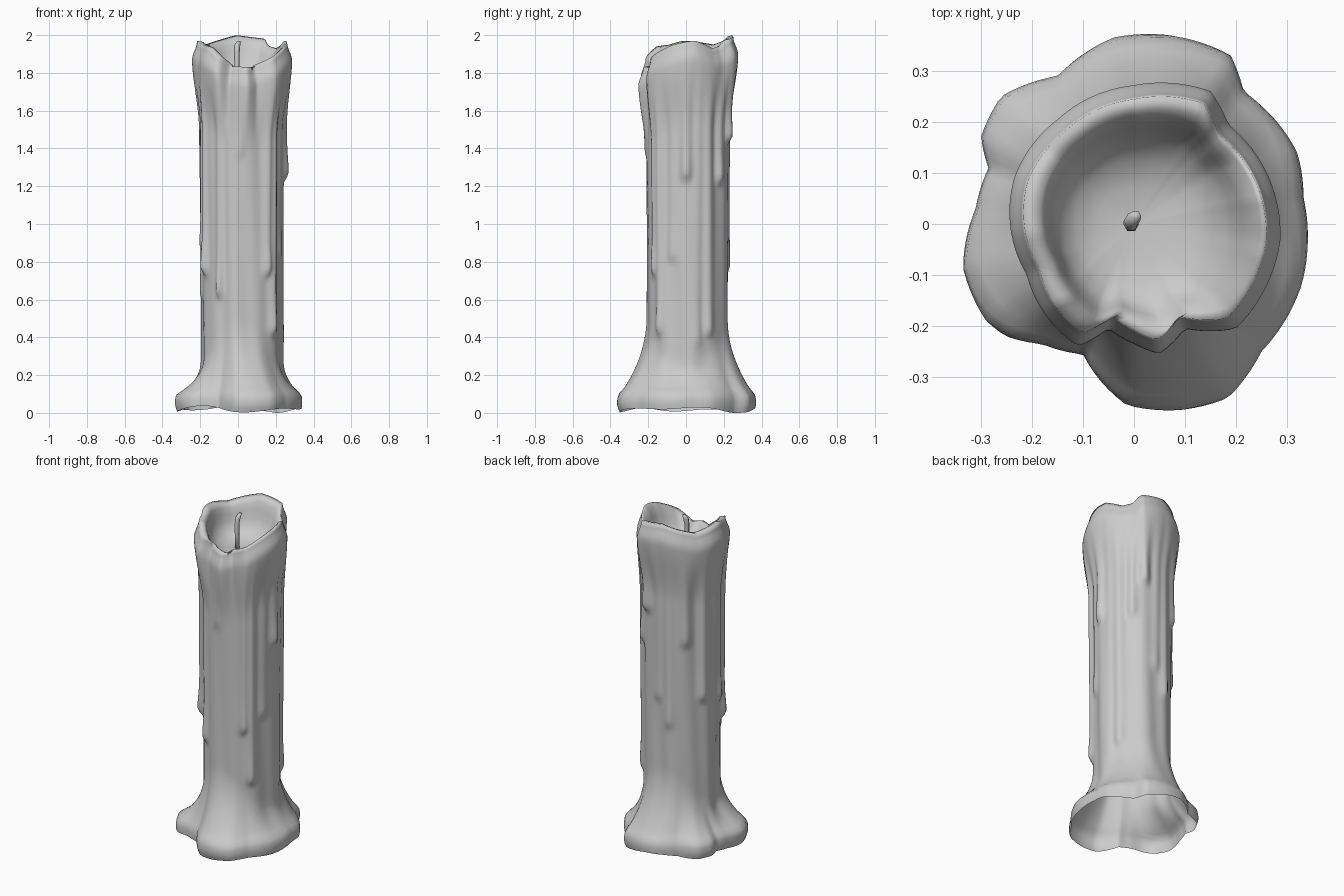
import bpy, bmesh
from math import sin, cos, pi, atan2, hypot, radians, exp

if "Cube" in bpy.data.objects:
    bpy.data.objects.remove(bpy.data.objects["Cube"])

N = 120  # segments around the candle


def smooth(a, b, x):
    t = min(1, max(0, (x - a) / (b - a)))
    return t * t * (3 - 2 * t)


def polar(points):
    return sorted((atan2(y, x) % (2 * pi), hypot(x, y)) for x, y in points)


def lookup(table, a):
    """Periodic interpolation of (angle, value) pairs."""
    n = len(table)
    for i in range(n):
        a0, v0 = table[i]
        a1, v1 = table[(i + 1) % n]
        span = (a1 - a0) % (2 * pi)
        d = (a - a0) % (2 * pi)
        if d <= span:
            return v0 + (v1 - v0) * d / span


def loft(name, rings, cap_start=False, cap_end=False):
    bm = bmesh.new()
    rows = [[bm.verts.new(p) for p in ring] for ring in rings]
    for r0, r1 in zip(rows, rows[1:]):
        n = len(r0)
        for i in range(n):
            j = (i + 1) % n
            bm.faces.new((r0[i], r0[j], r1[j], r1[i]))
    if cap_start:
        bm.faces.new(rows[0][::-1])
    if cap_end:
        bm.faces.new(rows[-1])
    me = bpy.data.meshes.new(name)
    bm.to_mesh(me)
    bm.free()
    for p in me.polygons:
        p.use_smooth = True
    ob = bpy.data.objects.new(name, me)
    bpy.context.collection.objects.link(ob)
    return ob


# Outlines seen from above: melted foot and overhanging rim
foot = polar([(.07, .37), (-.04, .365), (.19, .33), (.215, .26), (.32, .14), (.332, .05),
              (.328, -.12), (.25, -.25), (.185, -.34), (.09, -.365), (-.015, -.355),
              (-.1, -.255), (-.18, -.235), (-.25, -.22), (-.29, -.19), (-.335, -.085),
              (-.31, .03), (-.285, .11), (-.3, .17), (-.26, .25), (-.15, .29)])
rim = polar([(-.243, 0), (-.235, .09), (-.15, .205), (0, .272), (.15, .26), (.185, .195),
             (.265, .09), (.287, -.03), (.25, -.14), (.2, -.205), (.1, -.205), (.05, -.255),
             (0, -.235), (-.05, -.205), (-.11, -.24), (-.18, -.17), (-.21, -.1)])
# Rim height by angle in degrees
height = [(radians(a), z) for a, z in [
    (0, 1.965), (12, 1.97), (35, 1.93), (50, 1.945), (58, 1.98), (75, 1.99), (92, 2.0),
    (115, 1.975), (140, 1.95), (165, 1.965), (185, 1.97), (205, 1.95), (225, 1.94), (240, 1.90),
    (258, 1.835), (290, 1.83), (305, 1.86), (325, 1.91), (345, 1.95)]]
# Wax runs: angle in degrees, lower end z, half width, bulge
drips = [(0, 1.23, .040, .026), (15, .35, .036, .010), (30, .40, .038, .022),
         (47, 1.21, .034, .026), (64, 1.43, .038, .034), (82, .9, .04, .012),
         (100, .75, .04, .014), (125, 1.25, .044, .018), (152, .90, .044, .022),
         (180, .60, .044, .016), (195, .85, .04, .02), (209, .73, .036, .036),
         (240, .61, .032, .030), (272, 1.35, .04, .010), (313, .72, .036, .028),
         (323, .41, .036, .026), (342, .8, .04, .016)]


def column(a, z):
    r = .213 + .022 * cos(a) + .010 * sin(a) + .005 * smooth(.6, 1.6, z)
    return r + .004 * sin(7 * a + .6 * sin(2 * z)) + .003 * sin(11 * a + 2 * z)


def wall(a, z, top):
    r = column(a, z)
    # foot flare, taller at front and back
    tall = .27 + .24 * abs(sin(a)) ** 2
    u = min(1, max(0, (z - .10) / (tall - .10)))
    f = (1 - u) ** 2
    f *= 1 - .10 * smooth(.05, .15, z)
    if z < .06:
        f *= 1 - .10 * ((.06 - z) / .06) ** 2
    r += (lookup(foot, a) - r) * f
    # overhanging rim, rounded at the crest
    w = smooth(top - .46, top - .08, z)
    r += (lookup(rim, a) - r) * w
    r -= .028 * smooth(top - .10, top, z)
    # wax runs, thicker toward a rounded end
    add = 0
    for deg, end, width, bulge in drips:
        d = ((a - radians(deg) + pi) % (2 * pi) - pi) * .22
        side = exp(-(d / width * 1.5) ** 2)
        along = smooth(end - .02, end + .04, z) * (.7 + .3 * exp(-((z - end - .05) / .1) ** 2))
        add = max(add, bulge * side * along)
    return r + add * (1 - w) * (1 - .6 * f)


angles = [2 * pi * i / N for i in range(N)]
tops = [lookup(height, a) for a in angles]
bottoms = [.022 + .010 * sin(3 * a + 2.2) + .009 * sin(5 * a) for a in angles]
low = min(bottoms)
bottoms = [b - low for b in bottoms]

# Candle body: outside wall, then over the rim into the melted bowl
steps = [i * .011 for i in range(12)] + [.14 + .86 * i / 72 for i in range(73)]
rings = []
for s in steps:
    ring = []
    for a, t, b in zip(angles, tops, bottoms):
        z = b + s * (t - b)
        r = wall(a, z, t)
        ring.append((r * cos(a), r * sin(a), z))
    rings.append(ring)
FLOOR = 1.76
for k, drop in [(.81, .03), (.75, .14), (.70, .32), (.65, .54), (.57, .73), (.42, .88),
                (.2, .97), (.03, 1)]:
    ring = []
    for a, t in zip(angles, tops):
        r = k * (lookup(rim, a) * k + .235 * (1 - k))
        cx = .018 * (1 - drop)  # bowl sits slightly off centre
        r += .03 * (1 - k) * (k > .1)
        ring.append((cx + r * cos(a), r * sin(a), t + (FLOOR - t) * drop))
    rings.append(ring)
loft("candle_body", rings, cap_end=True)

# Wick: thin bent tapered cord
path = [(-.004, 0, 1.74, .014), (-.005, -.002, 1.84, .014), (-.006, 0, 1.91, .015),
        (-.004, .006, 1.945, .016), (.004, .016, 1.968, .010)]
loft("wick", [[(x + r * cos(i * pi / 3), y + r * sin(i * pi / 3), z) for i in range(6)]
              for x, y, z, r in path], cap_start=True, cap_end=True)
